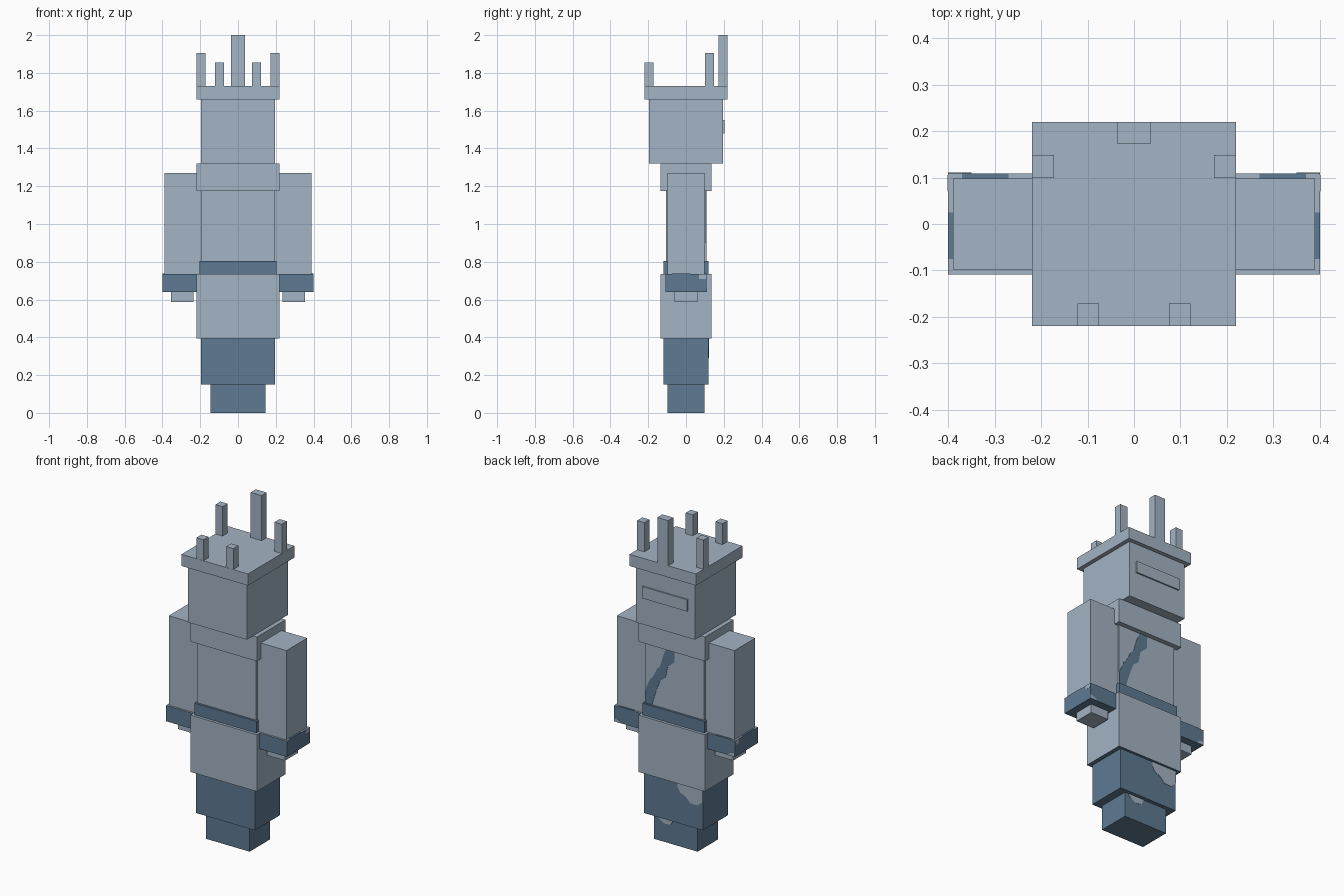
import bpy
import bmesh

if "Cube" in bpy.data.objects:
    bpy.data.objects.remove(bpy.data.objects["Cube"], do_unlink=True)


def srgb(c):
    return [((v / 255 + 0.055) / 1.055) ** 2.4 for v in c]


def material(name, c):
    m = bpy.data.materials.new(name)
    rgba = (*srgb(c), 1)
    m.diffuse_color = rgba
    m.use_nodes = True
    m.node_tree.nodes["Principled BSDF"].inputs["Base Color"].default_value = rgba
    return m


PALE = material("pale grey blue", (163, 180, 196))
DARK = material("slate blue", (94, 122, 146))


def finish(name, bm, mats):
    bmesh.ops.recalc_face_normals(bm, faces=bm.faces)
    me = bpy.data.meshes.new(name)
    bm.to_mesh(me)
    bm.free()
    for m in mats:
        me.materials.append(m)
    ob = bpy.data.objects.new(name, me)
    bpy.context.scene.collection.objects.link(ob)
    return ob


def box(name, xs, ys, zs, *mats, alt_dir=0):
    """Box from ranges; faces pointing to alt_dir (+1 up, -1 down) take the second colour."""
    bm = bmesh.new()
    bmesh.ops.create_cube(bm, size=1)
    for v in bm.verts:
        v.co = [r[0] if c < 0 else r[1] for c, r in zip(v.co, (xs, ys, zs))]
    ob = finish(name, bm, mats)
    for p in ob.data.polygons:
        if alt_dir and p.normal.z * alt_dir > 0.5:
            p.material_index = 1
    return ob


def block(name, hx, hy, z0, z1, *mats, alt_dir=0):
    return box(name, (-hx, hx), (-hy, hy), (z0, z1), *mats, alt_dir=alt_dir)


def sided(side, a, b):
    return tuple(sorted((side * a, side * b)))


def back_patch(name, outline, y, mat):
    """Thin painted plate on a back-facing surface, outlined in x and z."""
    bm = bmesh.new()
    face = bm.faces.new([bm.verts.new((x, y - 0.002, z)) for x, z in outline])
    out = bmesh.ops.extrude_face_region(bm, geom=[face])
    for v in out["geom"]:
        if isinstance(v, bmesh.types.BMVert):
            v.co.y = y + 0.002
    return finish(name, bm, [mat])


# Body, stacked from the ground up
block("feet", 0.145, 0.097, 0, 0.15, DARK)
block("legs", 0.195, 0.12, 0.15, 0.40, DARK)
block("skirt", 0.22, 0.136, 0.395, 0.735, PALE, DARK, alt_dir=-1)
block("belt", 0.205, 0.12, 0.735, 0.805, DARK)
block("torso", 0.195, 0.107, 0.73, 1.18, PALE)
block("collar", 0.22, 0.136, 1.175, 1.32, PALE)
block("head", 0.195, 0.195, 1.32, 1.665, PALE)
box("face_plate", (-0.15, 0.15), (0.19, 0.204), (1.48, 1.55), PALE)

# Crown with a tall centre spike
block("crown_base", 0.22, 0.22, 1.66, 1.73, PALE)
box("crown_spike_centre", (-0.036, 0.036), (0.172, 0.22), (1.73, 2.0), PALE)

for side, label in ((1, "left"), (-1, "right")):
    box(f"{label}_crown_spike_back", sided(side, 0.172, 0.22), (0.1, 0.148), (1.73, 1.905), PALE)
    box(f"{label}_crown_spike_front", sided(side, 0.075, 0.122), (-0.219, -0.171), (1.73, 1.855), PALE)

    # Arm, cuff and hand
    box(f"{label}_arm", sided(side, 0.197, 0.39), (-0.098, 0.098), (0.735, 1.27), PALE)
    box(f"{label}_cuff", sided(side, 0.188, 0.4), (-0.109, 0.109), (0.64, 0.735), DARK, PALE, alt_dir=1)
    box(f"{label}_hand", sided(side, 0.235, 0.355), (-0.062, 0.062), (0.588, 0.64), PALE)

    # Worn colour on the cuff
    box(f"{label}_cuff_rim_back", sided(side, 0.27, 0.37), (0.098, 0.109), (0.733, 0.737), DARK)
    box(f"{label}_cuff_rim_side", sided(side, 0.39, 0.4), (-0.075, 0.025), (0.733, 0.737), DARK)
    box(f"{label}_cuff_side_patch", sided(side, 0.398, 0.401), (0.07, 0.105), (0.71, 0.735), PALE)
    back_patch(f"{label}_cuff_back_patch",
               [(side * x, z) for x, z in ((0.4, 0.64), (0.4, 0.665), (0.37, 0.655), (0.35, 0.64))],
               0.109, PALE)

# Painted marks on the back
back_patch("back_sash", [(0.195, 0.805), (0.195, 0.88), (0.16, 0.96), (0.145, 0.97), (0.115, 1.03),
                         (0.095, 1.05), (0.075, 1.12), (0.05, 1.175), (0.0, 1.175), (0.0, 1.1),
                         (0.045, 1.06), (0.06, 0.99), (0.095, 0.965), (0.12, 0.9), (0.15, 0.805)],
           0.107, DARK)
back_patch("leg_patch", [(-0.03, 0.395), (-0.03, 0.365), (-0.05, 0.335), (-0.08, 0.325), (-0.115, 0.29),
                         (-0.16, 0.29), (-0.195, 0.32), (-0.195, 0.395)], 0.12, PALE)
back_patch("foot_patch", [(0.13, 0.15), (0.1, 0.125), (0.07, 0.11), (0.03, 0.115), (0.015, 0.15)],
           0.097, PALE)
